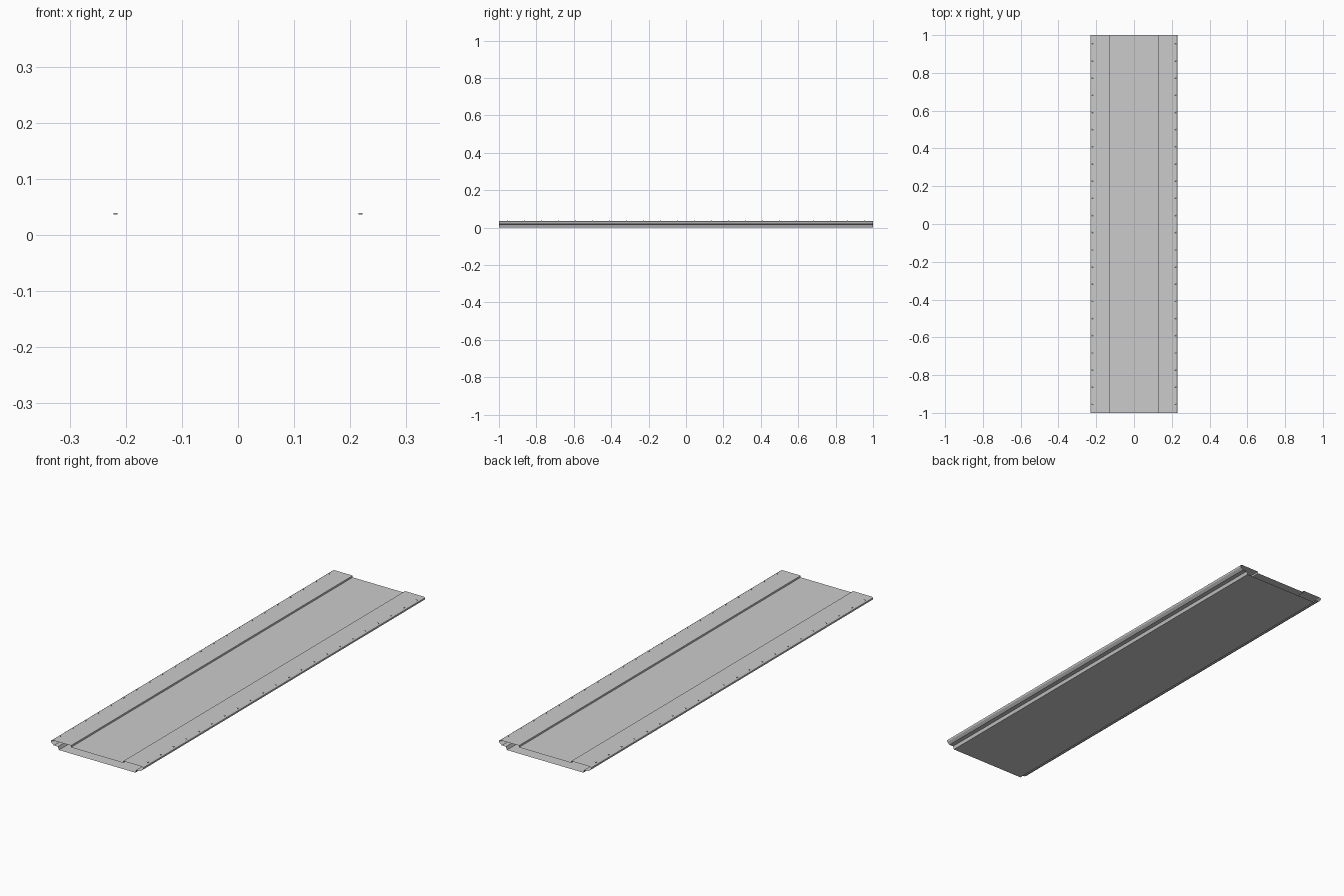
import bpy, bmesh

if "Cube" in bpy.data.objects:
    bpy.data.objects.remove(bpy.data.objects["Cube"])

L = 1.0  # half length along y

# right half of the hollow section, from bottom plate round to the recessed top (x, z)
HALF = [(0.190, 0.0), (0.195, 0.014), (0.215, 0.014), (0.227, 0.023),
        (0.229, 0.027), (0.229, 0.032), (0.223, 0.036),
        (0.130, 0.036), (0.130, 0.028)]


def make_object(name, bm):
    bmesh.ops.recalc_face_normals(bm, faces=bm.faces)
    mesh = bpy.data.meshes.new(name)
    bm.to_mesh(mesh)
    bm.free()
    obj = bpy.data.objects.new(name, mesh)
    bpy.context.collection.objects.link(obj)
    return obj


# thin sheet panel: closed section swept along the length, ends left open
profile = [(-x, z) for x, z in reversed(HALF)] + HALF
bm = bmesh.new()
front = [bm.verts.new((x, -L, z)) for x, z in profile]
back = [bm.verts.new((x, L, z)) for x, z in profile]
for i in range(len(profile)):
    j = (i + 1) % len(profile)
    bm.faces.new((front[i], front[j], back[j], back[i]))
make_object("hollow_panel", bm)

# rows of tiny raised nibs along both outer shoulders
COUNT = 22
bm = bmesh.new()
for side in (-1, 1):
    for i in range(COUNT):
        y = -L + (i + 0.5) * 2 * L / COUNT
        x0, x1 = side * 0.215, side * 0.222
        base = [bm.verts.new((x, y + dy, 0.036))
                for x, dy in ((x0, -0.005), (x1, -0.005), (x1, 0.005), (x0, 0.005))]
        ridge = [bm.verts.new((x, y, 0.039)) for x in (x0, x1)]
        bm.faces.new((base[0], base[1], ridge[1], ridge[0]))
        bm.faces.new((base[2], base[3], ridge[0], ridge[1]))
        bm.faces.new((base[1], base[2], ridge[1]))
        bm.faces.new((base[3], base[0], ridge[0]))
make_object("shoulder_nibs", bm)
